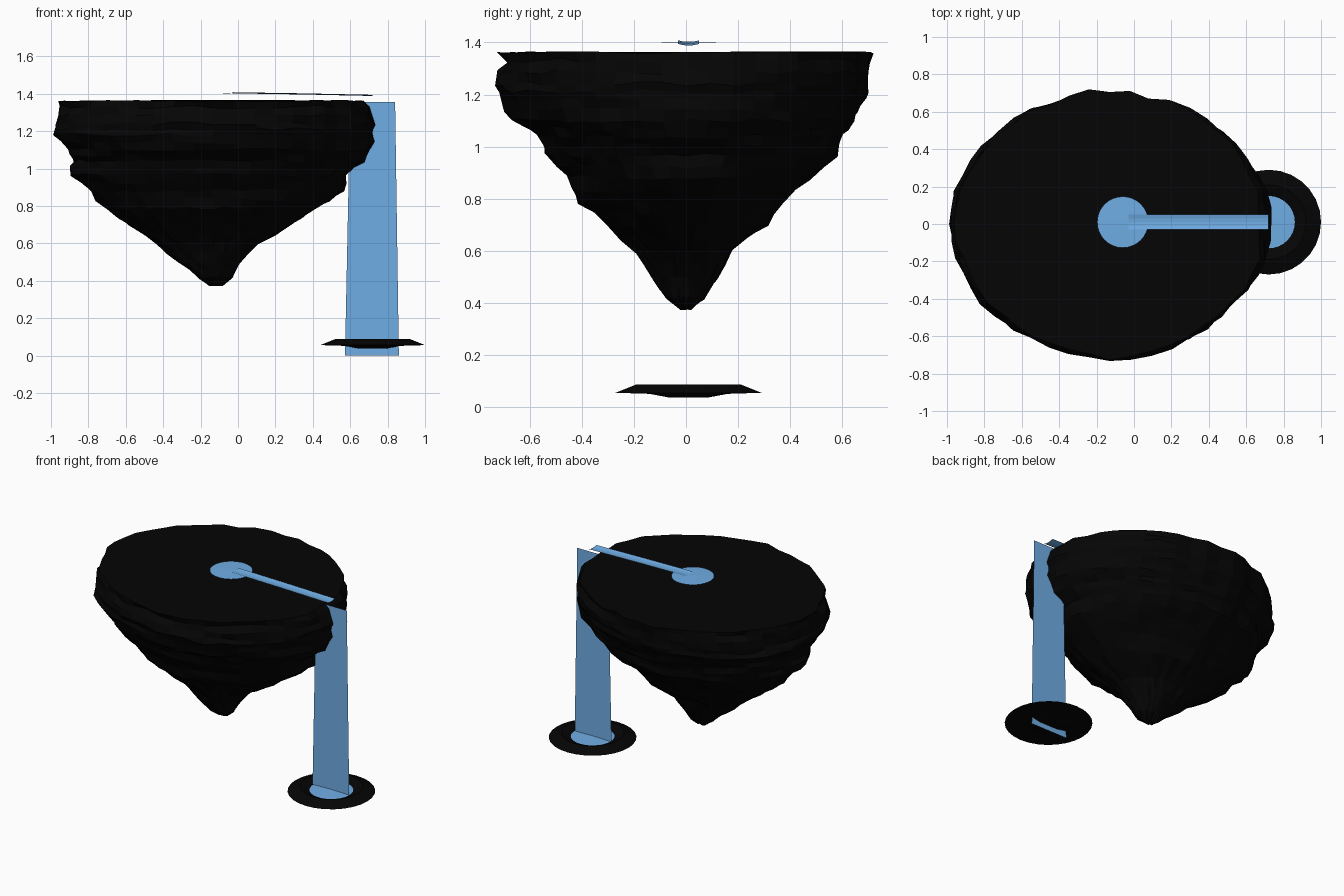
import bpy, bmesh, random
from math import sin, cos, pi

random.seed(11)
cube = bpy.data.objects.get("Cube")
if cube:
    bpy.data.objects.remove(cube, do_unlink=True)


def material(name, rgb):
    m = bpy.data.materials.new(name)
    m.use_nodes = True
    color = (*rgb, 1)
    m.diffuse_color = color
    m.node_tree.nodes["Principled BSDF"].inputs["Base Color"].default_value = color
    return m


ROCK = material("black rock", (0.0015, 0.0015, 0.0015))
WATER = material("blue water", (0.16, 0.42, 0.78))


def finish(name, bm, mat, closed=True):
    if closed:
        bmesh.ops.recalc_face_normals(bm, faces=bm.faces)
    mesh = bpy.data.meshes.new(name)
    bm.to_mesh(mesh)
    bm.free()
    mesh.materials.append(mat)
    obj = bpy.data.objects.new(name, mesh)
    bpy.context.collection.objects.link(obj)
    return obj


def circle(x, y, z, radius, sides):
    return [(x + radius * cos(2 * pi * i / sides),
             y + radius * sin(2 * pi * i / sides), z) for i in range(sides)]


def loft(name, rings, mat):
    """Skin a closed solid through rings of points."""
    bm = bmesh.new()
    loops = [[bm.verts.new(p) for p in ring] for ring in rings]
    n = len(loops[0])
    for a, b in zip(loops, loops[1:]):
        for i in range(n):
            j = (i + 1) % n
            bm.faces.new((a[i], a[j], b[j], b[i]))
    bm.faces.new(loops[0])
    bm.faces.new(loops[-1])
    return finish(name, bm, mat)


def pool(name, x, y, z, radius):
    """Round water surface, very slightly domed."""
    bm = bmesh.new()
    rim = [bm.verts.new(p) for p in circle(x, y, z, radius, 32)]
    middle = bm.verts.new((x, y, z + .003))
    for i, v in enumerate(rim):
        bm.faces.new((middle, v, rim[(i + 1) % len(rim)]))
    return finish(name, bm, WATER, False)


def sheet(name, rows):
    """Grid water surface through equal rows of points."""
    bm = bmesh.new()
    grid = [[bm.verts.new(p) for p in row] for row in rows]
    for a, b in zip(grid, grid[1:]):
        for i in range(len(a) - 1):
            bm.faces.new((a[i], b[i], b[i + 1], a[i + 1]))
    return finish(name, bm, WATER, False)


# Floating island: height, then reach to -x, +x, -y, +y from its axis
CENTER_X = -0.13
strata = [
    (1.362, .83, .82, .70, .71),
    (1.33, .82, .84, .69, .71),
    (1.24, .85, .86, .72, .70),
    (1.18, .87, .86, .70, .69),
    (1.10, .79, .84, .66, .64),
    (1.04, .76, .80, .56, .60),
    (.97, .76, .72, .53, .58),
    (.88, .67, .69, .45, .47),
    (.79, .58, .55, .41, .37),
    (.70, .45, .42, .30, .31),
    (.60, .31, .24, .19, .18),
    (.50, .19, .14, .13, .12),
    (.42, .08, .10, .08, .07),
    (.375, .03, .05, .02, .02),
]
# Split the tall layers in two so the sides can be craggy
layers = []
for upper, lower in zip(strata, strata[1:]):
    layers.append(upper)
    if upper[0] - lower[0] > .05:
        layers.append(tuple((p + q) / 2 for p, q in zip(upper, lower)))
layers.append(strata[-1])

SIDES = 48
ribs = [random.uniform(-.015, .015) for _ in range(SIDES)]
rings = []
for k, (z, left, right, front, back) in enumerate(layers):
    ring = []
    # Ledges: runs of three points share one push in or out
    ledges = [random.uniform(-.016, .016) for _ in range(SIDES // 3)]
    shift = random.randrange(SIDES)
    for i in range(SIDES):
        a = 2 * pi * i / SIDES
        push = ribs[i] + ledges[(i + shift) % SIDES // 3] + random.uniform(-.01, .01)
        bump = 1 + push - .012 * sin(2 * a) ** 2
        x = CENTER_X + cos(a) * (right if cos(a) > 0 else left) * bump
        y = sin(a) * (back if sin(a) > 0 else front) * bump
        lift = random.uniform(-.004, .004) if k == 0 else random.uniform(-.01, .01)
        ring.append((max(x, -1), y, max(z + lift, .373)))
    rings.append(ring)
loft("island_rock", rings, ROCK)

# Landing rock under the waterfall: a shallow bowl, inner floor to underside
FALL_X, FALL_Y = .72, .01
bowl = [(.13, .058), (.2, .088), (.28, .056), (.15, .052), (.07, .037)]
loft("landing_rock", [circle(FALL_X, FALL_Y, z, r, 28) for r, z in bowl], ROCK)

# Pools
pool("landing_pool", FALL_X, FALL_Y, .063, .14)
pool("island_pool", -.06, .01, 1.4, .137)

# Stream, slightly dished across its width
sheet("stream", [[(x, .01 + .04 * t, z - .006 * (1 - t * t))
                  for t in (-1, -.5, 0, .5, 1)]
                 for x, z in ((-.03, 1.408), (.35, 1.402), (.72, 1.394))])

# Waterfall sheet
sheet("waterfall", [[(.572, FALL_Y, 0), (.86, FALL_Y, 0)],
                    [(.6, FALL_Y, 1.357), (.84, FALL_Y, 1.357)]])
